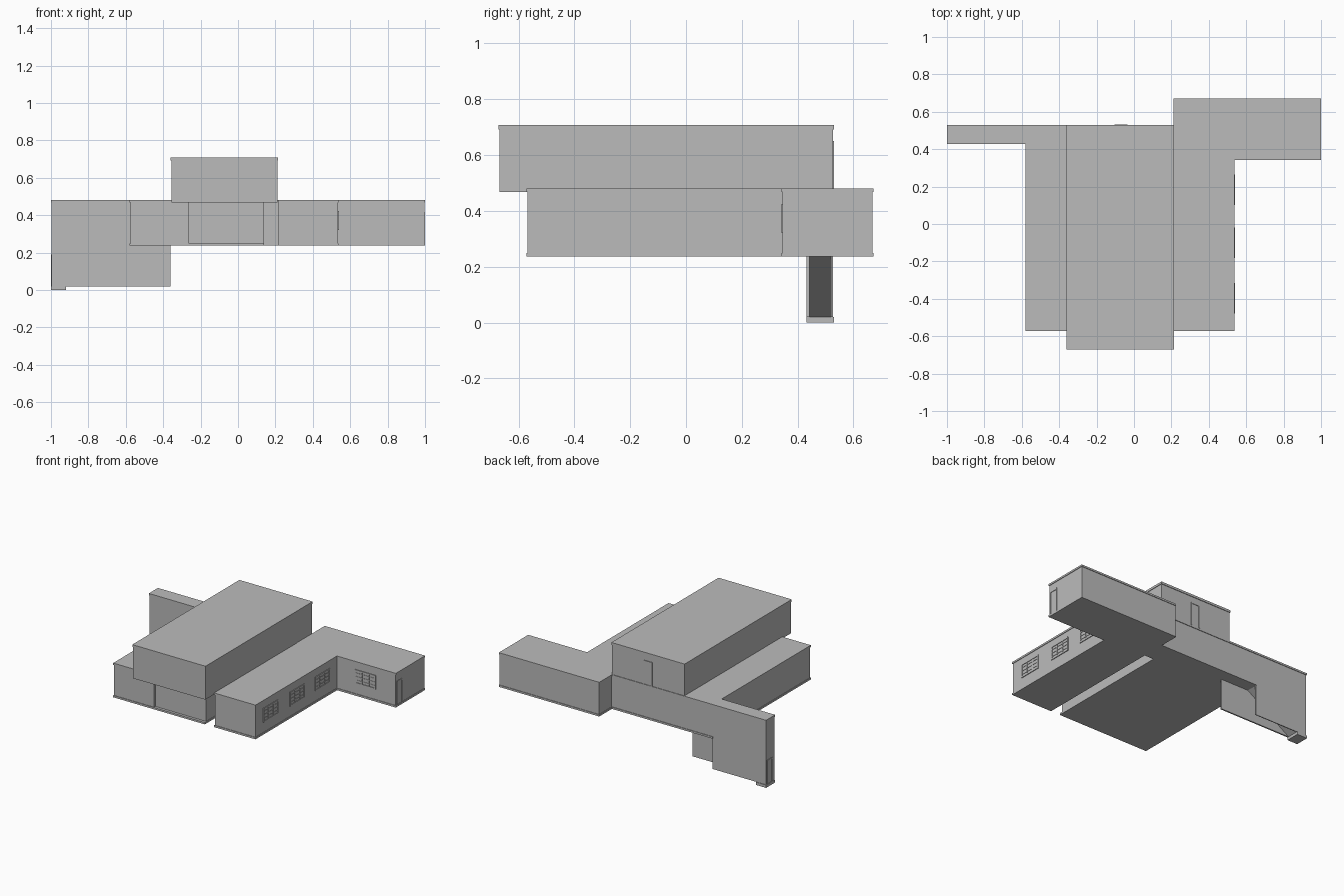
import bpy, bmesh

if "Cube" in bpy.data.objects:
    bpy.data.objects.remove(bpy.data.objects["Cube"])

wall = bpy.data.materials.new("warm_grey")
wall.diffuse_color = (0.5, 0.5, 0.5, 1)
wall.use_nodes = True
wall.node_tree.nodes["Principled BSDF"].inputs["Base Color"].default_value = wall.diffuse_color


def finish(name, bm):
    bmesh.ops.recalc_face_normals(bm, faces=bm.faces)
    me = bpy.data.meshes.new(name)
    bm.to_mesh(me)
    bm.free()
    me.materials.append(wall)
    ob = bpy.data.objects.new(name, me)
    bpy.context.collection.objects.link(ob)
    return ob


def add_box(bm, lo, hi):
    vs = bmesh.ops.create_cube(bm, size=1)["verts"]
    for v in vs:
        for i in range(3):
            v.co[i] = lo[i] if v.co[i] < 0 else hi[i]


def box(name, lo, hi):
    bm = bmesh.new()
    add_box(bm, lo, hi)
    return finish(name, bm)


def inset(pts, d):
    """Shift an axis-aligned anticlockwise outline inwards by d."""
    out = []
    for i, p in enumerate(pts):
        q = [p[0], p[1]]
        for a, b in ((pts[i - 1], p), (p, pts[(i + 1) % len(pts)])):
            dx, dy = b[0] - a[0], b[1] - a[1]
            if abs(dx) > abs(dy):
                q[1] += d if dx > 0 else -d
            else:
                q[0] += -d if dy > 0 else d
        out.append(q)
    return out


def prism(name, pts, z0, z1):
    bm = bmesh.new()
    f = bm.faces.new([bm.verts.new((x, y, z0)) for x, y in pts])
    r = bmesh.ops.extrude_face_region(bm, geom=[f])
    for v in r["geom"]:
        if isinstance(v, bmesh.types.BMVert):
            v.co.z = z1
    bm.faces.ensure_lookup_table()
    return finish(name, bm)


def panel(name, axis, side, at, c, w, z0, z1, cols=1, rows=1):
    """Framed window or door on a wall; axis is the wall normal, side its sign."""
    bm = bmesh.new()

    def bar(u0, u1, za, zb, t):
        lo, hi = sorted((at - side * 0.004, at + side * t))
        if axis == 0:
            add_box(bm, (lo, u0, za), (hi, u1, zb))
        else:
            add_box(bm, (u0, lo, za), (u1, hi, zb))

    a, b, fr = c - w / 2, c + w / 2, 0.009
    bar(a, a + fr, z0, z1, 0.005)
    bar(b - fr, b, z0, z1, 0.005)
    bar(a + fr, b - fr, z1 - fr, z1, 0.005)
    if cols > 1:
        bar(a + fr, b - fr, z0, z0 + fr, 0.005)
    bar(a + fr, b - fr, z0, z1 - fr, 0.001)
    for i in range(1, cols):
        u = a + w * i / cols
        bar(u - 0.003, u + 0.003, z0 + fr, z1 - fr, 0.004)
    for i in range(1, rows):
        z = z0 + (z1 - z0) * i / rows
        bar(a + fr, b - fr, z - 0.003, z + 0.003, 0.0035)
    return finish(name, bm)


# main storey: two wings, a rear corridor and a side arm
E = 0.004
outline = [(-.58, -.572), (.14, -.572), (.14, .36), (.213, .36), (.213, -.572),
           (.538, -.572), (.538, .342), (1, .342), (1, .672), (.211, .672),
           (.211, .53), (-.58, .53)]
body = inset(outline, E)
y = body[0][1]
# shallow recess in the front of the left wing
body[1:2] = [(-.262, y), (-.262, y + .015), (body[1][0], y + .015)]
prism("main_storey_floor", outline, .237, .25)
prism("main_storey_walls", body, .25, .467)
prism("main_storey_roof", outline, .467, .48)

# upper storey
top = [(-.36, -.672), (.215, -.672), (.215, .53), (-.36, .53)]
prism("upper_storey_walls", inset(top, E), .468, .692)
prism("upper_storey_roof", top, .692, .708)

# stair hall: hollow shell with open underside
box("hall_front_wall", (-1 + E, .432, .02), (-.36, .442, .467))
box("hall_back_wall", (-1 + E, .52, .02), (-.576, .53 - E, .467))
box("hall_end_wall", (-1 + E, .442, .02), (-.986, .52, .467))
box("hall_roof", (-1, .428, .467), (-.58, .53, .48))
box("hall_step", (-1, .432, 0), (-.92, .53, .02))

# sloping stair underside inside the hall
bm = bmesh.new()
prof = [(-.986, .02), (-.92, .02), (-.58, .237), (-.58, .467), (-.986, .467)]
f = bm.faces.new([bm.verts.new((x, .442, z)) for x, z in prof])
r = bmesh.ops.extrude_face_region(bm, geom=[f])
for v in r["geom"]:
    if isinstance(v, bmesh.types.BMVert):
        v.co.y = .52
finish("stair_block", bm)

# windows
for i, yc in enumerate((-.397, -.1, .183)):
    panel(f"side_window_{i + 1}", 0, 1, .538 - E, yc, .165, .322, .422, 3, 4)
panel("arm_window", 1, -1, .342 + E, .76, .165, .322, .422, 3, 4)

# doors
panel("arm_door", 0, 1, 1 - E - .001, .388, .068, .25, .418)
panel("upper_back_door", 1, 1, .53 - E, -.07, .07, .481, .65)
panel("hall_door", 0, -1, -1 + E + .001, .485, .06, .02, .19)
